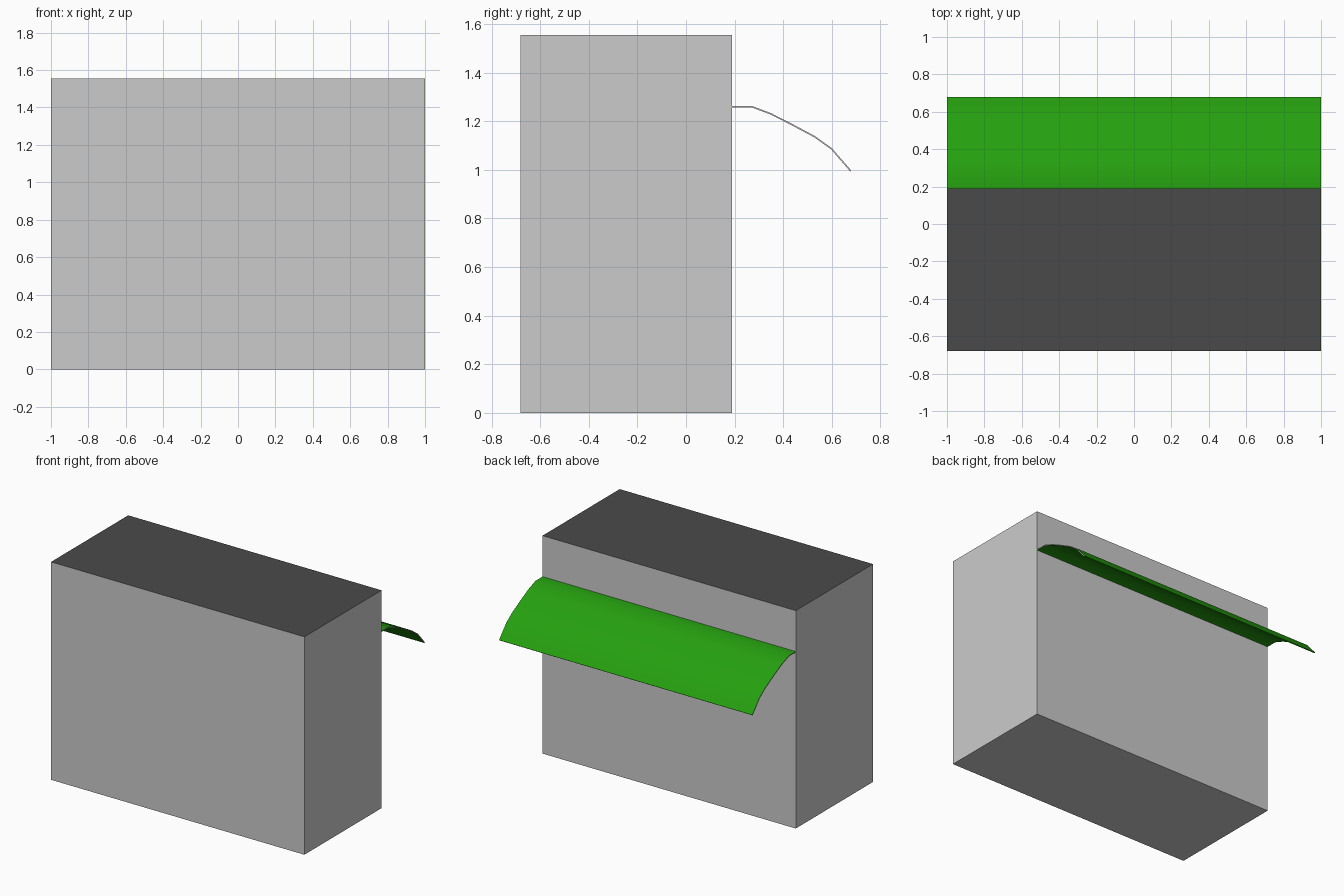
import bpy, bmesh
from mathutils import Vector

if "Cube" in bpy.data.objects:
    bpy.data.objects.remove(bpy.data.objects["Cube"])


def material(name, rgb):
    m = bpy.data.materials.new(name)
    m.diffuse_color = (*rgb, 1)
    m.use_nodes = True
    m.node_tree.nodes["Principled BSDF"].inputs["Base Color"].default_value = m.diffuse_color
    return m


LIGHT = material("light_grey", (0.6, 0.6, 0.6))
DARK = material("dark_grey", (0.068, 0.068, 0.068))
GREEN = material("awning_green", (0.019, 0.35, 0.005))


def extrude_profile(name, points, x0, x1, mats):
    """Solid made by sweeping a closed (y, z) outline along x."""
    bm = bmesh.new()
    face = bm.faces.new([bm.verts.new((x0, y, z)) for y, z in points])
    ext = bmesh.ops.extrude_face_region(bm, geom=[face])["geom"]
    moved = [v for v in ext if isinstance(v, bmesh.types.BMVert)]
    bmesh.ops.translate(bm, verts=moved, vec=(x1 - x0, 0, 0))
    bmesh.ops.recalc_face_normals(bm, faces=bm.faces[:])
    mesh = bpy.data.meshes.new(name)
    bm.to_mesh(mesh)
    bm.free()
    for m in mats:
        mesh.materials.append(m)
    obj = bpy.data.objects.new(name, mesh)
    bpy.context.collection.objects.link(obj)
    return obj


# Building block: light walls, dark roof
building = extrude_profile(
    "building", [(-0.68, 0), (0.19, 0), (0.19, 1.555), (-0.68, 1.555)], -1, 1, [LIGHT, DARK])
for p in building.data.polygons:
    p.material_index = 1 if p.normal.z > 0.9 else 0

# Awning: thin curved sheet on the back wall, grey end rims
T = 0.006
curve = [(0.19, 1.263), (0.27, 1.263), (0.35, 1.233), (0.44, 1.187),
         (0.53, 1.139), (0.60, 1.089), (0.655, 1.026), (0.68, 0.997)]
under = []
for i, c in enumerate(curve):
    a, b = Vector(curve[max(i - 1, 0)]), Vector(curve[min(i + 1, len(curve) - 1)])
    d = (b - a).normalized()
    under.append((c[0] + d.y * T, c[1] - d.x * T))
awning = extrude_profile("awning", curve + under[::-1], -1, 1, [GREEN, LIGHT])
for p in awning.data.polygons:
    p.material_index = 1 if abs(p.normal.x) > 0.9 else 0

# Smooth the awning curve only
bpy.ops.object.select_all(action='DESELECT')
awning.select_set(True)
bpy.context.view_layer.objects.active = awning
bpy.ops.object.shade_smooth_by_angle(angle=0.5)
